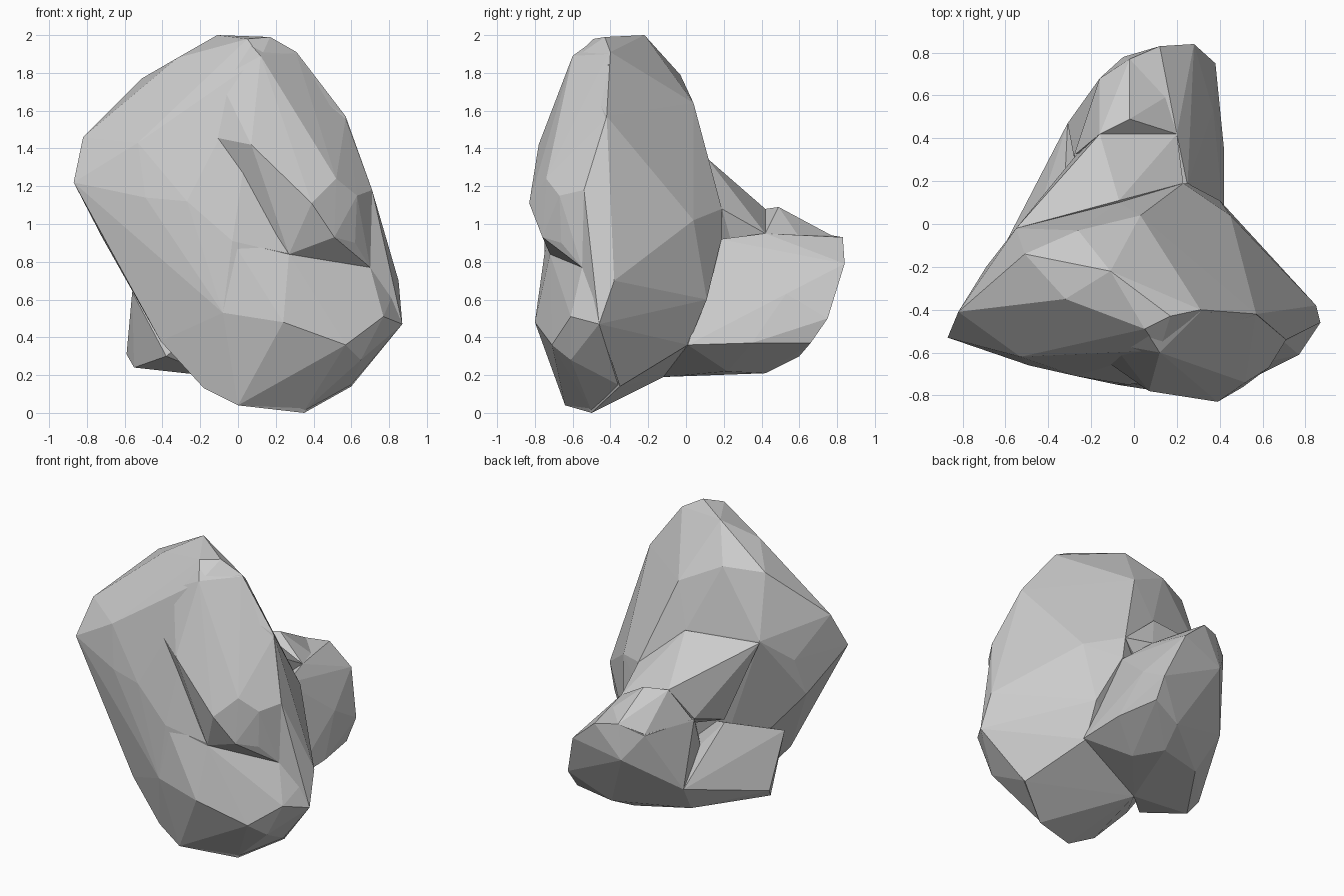
import bpy, bmesh


def hull(name, points):
    """Faceted convex lump through a few corner points."""
    bm = bmesh.new()
    for p in points:
        bm.verts.new(p)
    bmesh.ops.convex_hull(bm, input=bm.verts[:])
    loose = [v for v in bm.verts if not v.link_faces]
    bmesh.ops.delete(bm, geom=loose, context='VERTS')
    bmesh.ops.recalc_face_normals(bm, faces=bm.faces[:])
    me = bpy.data.meshes.new(name)
    bm.to_mesh(me)
    bm.free()
    ob = bpy.data.objects.new(name, me)
    bpy.context.collection.objects.link(ob)
    return ob


# upright leaning slab
slab = hull("boulder", [
    (-.11, -.22, 2.0), (.17, -.43, 1.99), (.31, -.40, 1.91), (-.32, -.35, 1.88),
    (.05, -.49, 1.98), (.12, -.59, 1.88), (-.10, -.55, 1.78),
    (-.51, -.14, 1.77), (-.26, -.03, 1.79), (.03, .04, 1.64), (-.07, .10, 1.35),
    (-.82, -.41, 1.46), (-.87, -.53, 1.22), (-.55, -.02, 1.35), (-.69, -.20, 1.19),
    (-.72, -.29, .93), (-.53, -.62, 1.43), (-.49, -.66, 1.14), (-.27, -.71, 1.12),
    (-.13, -.63, 1.46), (.57, -.42, 1.57), (.52, -.23, 1.28), (.45, .04, 1.02),
    (.23, .19, 1.08), (.25, .19, .93), (.40, .11, .60), (.40, .01, .36),
    (.60, -.35, .14), (.35, -.50, 0), (0, -.64, .04), (-.18, -.60, .13),
    (-.41, -.56, .38), (-.08, -.75, .53), (.10, -.71, .26), (-.03, -.75, .91),
    (.27, -.71, .84), (.70, -.55, .77), (-.10, -.12, .19),
])

# right-hand shoulder
shoulder = hull("shoulder", [
    (.71, -.54, 1.18), (.85, -.38, .70), (.45, .04, 1.02), (.52, -.23, 1.28),
    (.40, .11, .60), (.40, .01, .36), (.60, -.35, .14), (.87, -.46, .47),
    (.70, -.55, .77), (.57, -.42, 1.57), (.1, -.3, .7),
])

# raised pad on the upper right of the front
upper_pad = hull("upper_pad", [
    (.05, -.49, 1.97), (.12, -.60, 1.89), (.31, -.41, 1.90), (-.10, -.56, 1.77),
    (-.13, -.64, 1.46), (.07, -.78, 1.42), (.39, -.83, 1.11), (.51, -.76, .93),
    (.27, -.72, .84), (.62, -.66, .90), (.70, -.55, .77), (.63, -.67, 1.15),
    (.71, -.54, 1.18), (.57, -.42, 1.56), (.52, -.74, 1.24), (.2, -.3, 1.2),
])

# bulging pad along the lower front
lower_pad = hull("lower_pad", [
    (.24, -.80, .48), (-.08, -.75, .53), (.10, -.71, .26), (.57, -.71, .36),
    (.65, -.61, .28), (.77, -.61, .51), (.87, -.46, .47), (.85, -.38, .70),
    (.60, -.36, .15), (.35, -.50, .01), (0, -.64, .04), (-.18, -.59, .14),
    (.70, -.55, .77), (.27, -.72, .84), (-.03, -.74, .91), (.2, -.3, .5),
])

# low knob reaching backwards
rear_knob = hull("rear_knob", [
    (-.31, .47, .45), (-.28, .31, .87), (-.16, .68, .86), (-.05, .78, .70),
    (-.02, .77, .94), (.12, .83, .93), (.28, .84, .79), (.38, .75, .50),
    (.37, .66, .37), (.37, .53, .63), (.42, .35, .37), (.42, .01, .36),
    (.20, .42, .95), (.16, .60, .93), (.15, .60, .30), (.10, .42, .21),
    (.20, .22, .22), (-.25, .30, .24), (-.10, -.12, .19), (.25, .18, .92),
    (-.1, .1, .9),
])

# foot sticking out on the left
left_foot = hull("left_foot", [
    (-.55, -.14, .24), (-.59, -.07, .31), (-.56, -.28, .64), (-.50, -.12, .58),
    (-.33, .05, .76), (-.31, .47, .45), (-.25, .30, .24),
    (-.46, .13, .42), (.10, .42, .21), (-.10, -.12, .19), (0, -.2, .6),
    (-.38, -.40, .30),
])

# saddle joining the slab to the knob
saddle = hull("saddle", [
    (-.07, .11, 1.35), (-.16, .42, 1.08), (.20, .42, .95), (.23, .19, 1.08),
    (-.28, .31, .87), (-.55, -.02, 1.34), (-.33, .05, .78), (.1, .3, .7),
    (0, -.1, 1.1),
])

# small crest on top of the knob
crest = hull("crest", [
    (-.16, .42, 1.08), (-.02, .49, 1.09), (.20, .42, .95), (.16, .60, .93),
    (-.02, .77, .94), (-.16, .68, .87), (-.28, .32, .86), (.05, .5, .7),
])

# merge all lumps into one stone
parts = (shoulder, upper_pad, lower_pad, rear_knob, left_foot, saddle, crest)
for part in parts:
    mod = slab.modifiers.new("join_" + part.name, 'BOOLEAN')
    mod.operation = 'UNION'
    mod.solver = 'EXACT'
    mod.object = part
bpy.context.view_layer.objects.active = slab
slab.select_set(True)
for mod in list(slab.modifiers):
    bpy.ops.object.modifier_apply(modifier=mod.name)
for part in parts:
    bpy.data.objects.remove(part, do_unlink=True)
